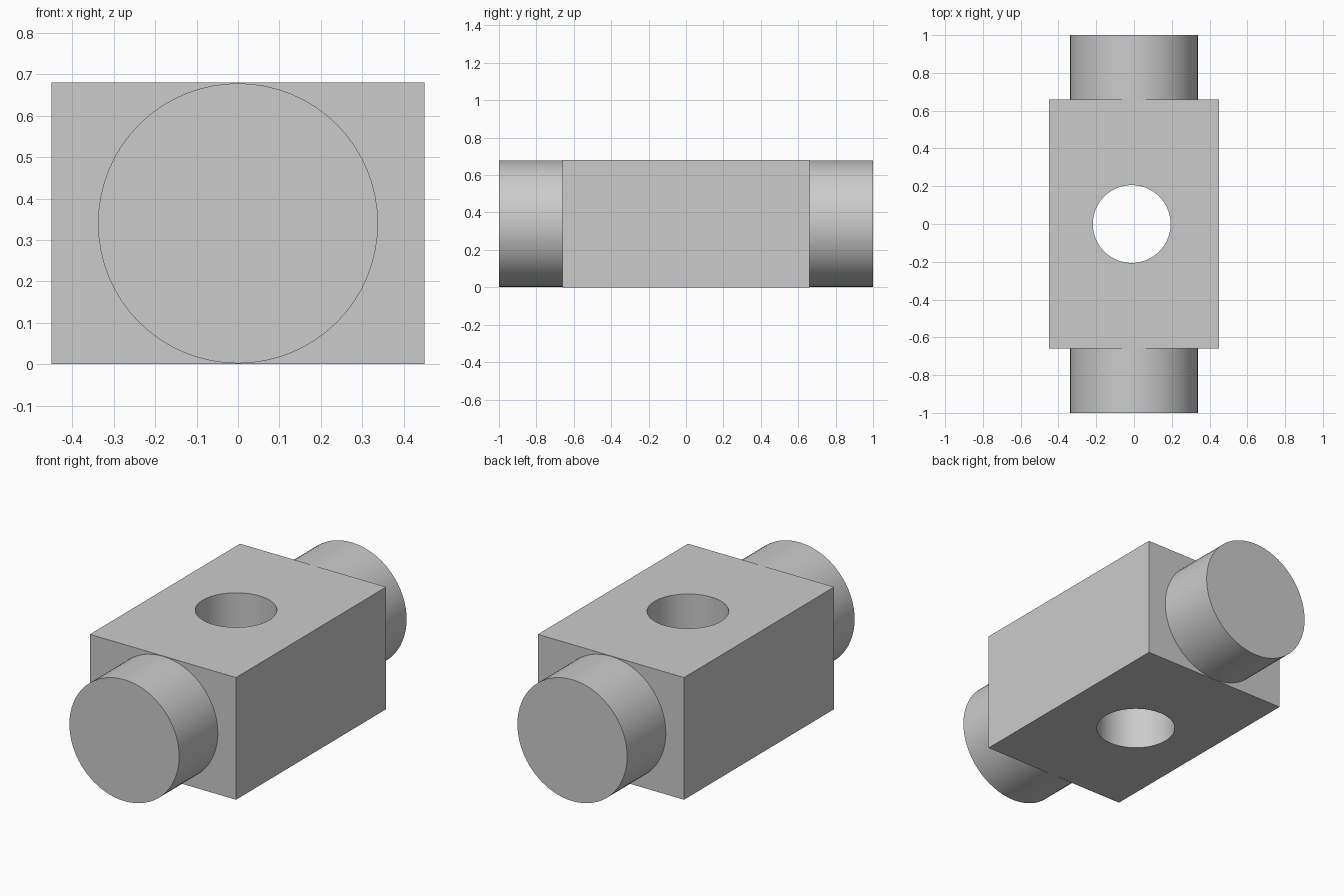
import bpy
import math

cube = bpy.data.objects.get("Cube")
if cube:
    bpy.data.objects.remove(cube, do_unlink=True)

HEIGHT = 0.68
HALF_WIDTH = 0.45
HALF_BLOCK = 0.66
HALF_LENGTH = 1.0
MID_Z = HEIGHT / 2

grey = bpy.data.materials.new("plain grey")
grey.use_nodes = True
colour = (0.6, 0.6, 0.6, 1)
grey.diffuse_color = colour
grey.node_tree.nodes["Principled BSDF"].inputs["Base Color"].default_value = colour


def finish(obj, name):
    obj.name = name
    obj.data.materials.clear()
    obj.data.materials.append(grey)
    return obj


def smooth(obj):
    bpy.ops.object.select_all(action="DESELECT")
    obj.select_set(True)
    bpy.context.view_layer.objects.active = obj
    bpy.ops.object.shade_smooth_by_angle(angle=math.radians(30))


# Central block
bpy.ops.mesh.primitive_cube_add(size=1, location=(0, 0, MID_Z))
block = finish(bpy.context.object, "block")
block.scale = (2 * HALF_WIDTH, 2 * HALF_BLOCK, HEIGHT)
bpy.ops.object.transform_apply(location=False, rotation=False, scale=True)

# Vertical through hole
bpy.ops.mesh.primitive_cylinder_add(vertices=64, radius=0.206, depth=2 * HEIGHT,
                                    location=(-0.012, 0, MID_Z))
cutter = finish(bpy.context.object, "hole_cutter")
cutter.hide_render = True
bpy.context.view_layer.objects.active = block
cut = block.modifiers.new("hole", "BOOLEAN")
cut.operation = "DIFFERENCE"
cut.solver = "EXACT"
cut.object = cutter
bpy.ops.object.modifier_apply(modifier=cut.name)
bpy.data.objects.remove(cutter, do_unlink=True)
smooth(block)

# Round end studs
stud_length = HALF_LENGTH - HALF_BLOCK
for name, side in (("front_stud", -1), ("back_stud", 1)):
    bpy.ops.mesh.primitive_cylinder_add(
        vertices=64, radius=0.338, depth=stud_length,
        location=(0, side * (HALF_BLOCK + stud_length / 2), MID_Z),
        rotation=(math.pi / 2, 0, 0))
    smooth(finish(bpy.context.object, name))
